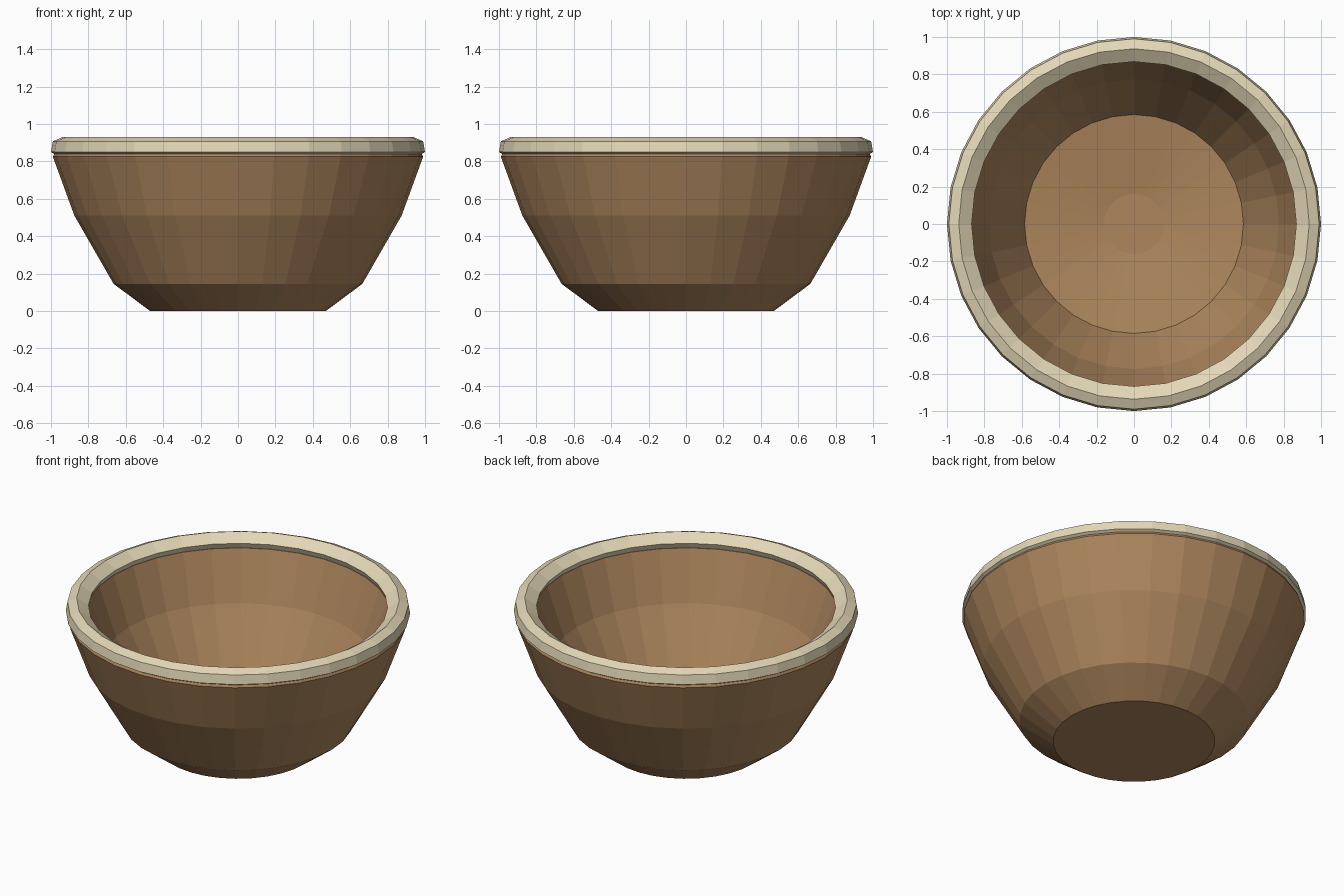
import bpy, bmesh, math

if "Cube" in bpy.data.objects:
    bpy.data.objects.remove(bpy.data.objects["Cube"])

SEGMENTS = 32


def material(name, color):
    mat = bpy.data.materials.new(name)
    mat.diffuse_color = (*color, 1)
    mat.use_nodes = True
    mat.node_tree.nodes["Principled BSDF"].inputs["Base Color"].default_value = mat.diffuse_color
    return mat


def lathe(name, profile, mat, closed=False):
    """Revolve an (r, z) profile around z; open profiles get capped ends."""
    bm = bmesh.new()
    rings = []
    for r, z in profile:
        rings.append([bm.verts.new((r * math.cos(a), r * math.sin(a), z))
                      for a in (2 * math.pi * i / SEGMENTS for i in range(SEGMENTS))])
    pairs = list(zip(rings, rings[1:]))
    if closed:
        pairs.append((rings[-1], rings[0]))
    else:
        bm.faces.new(rings[0])
        bm.faces.new(rings[-1])
    for a, b in pairs:
        for i in range(SEGMENTS):
            j = (i + 1) % SEGMENTS
            bm.faces.new((a[i], a[j], b[j], b[i]))
    bmesh.ops.recalc_face_normals(bm, faces=bm.faces)
    mesh = bpy.data.meshes.new(name)
    bm.to_mesh(mesh)
    bm.free()
    mesh.materials.append(mat)
    obj = bpy.data.objects.new(name, mesh)
    bpy.context.collection.objects.link(obj)
    return obj


brown = material("brown_clay", (0.42, 0.24, 0.11))
cream = material("cream_glaze", (0.77, 0.68, 0.47))

# Bowl: underside, outer wall, lip, inner wall, dished floor
lathe("bowl_body", [
    (0.47, 0.0), (0.665, 0.145), (0.875, 0.51), (0.99, 0.825), (0.98, 0.845),
    (0.88, 0.85), (0.775, 0.545), (0.585, 0.20), (0.16, 0.14)], brown)

# Rim: faceted ring sitting on the lip
lathe("rim", [
    (0.98, 0.838), (1.0, 0.85), (0.99, 0.907), (0.937, 0.93),
    (0.868, 0.885), (0.885, 0.845)], cream, closed=True)
